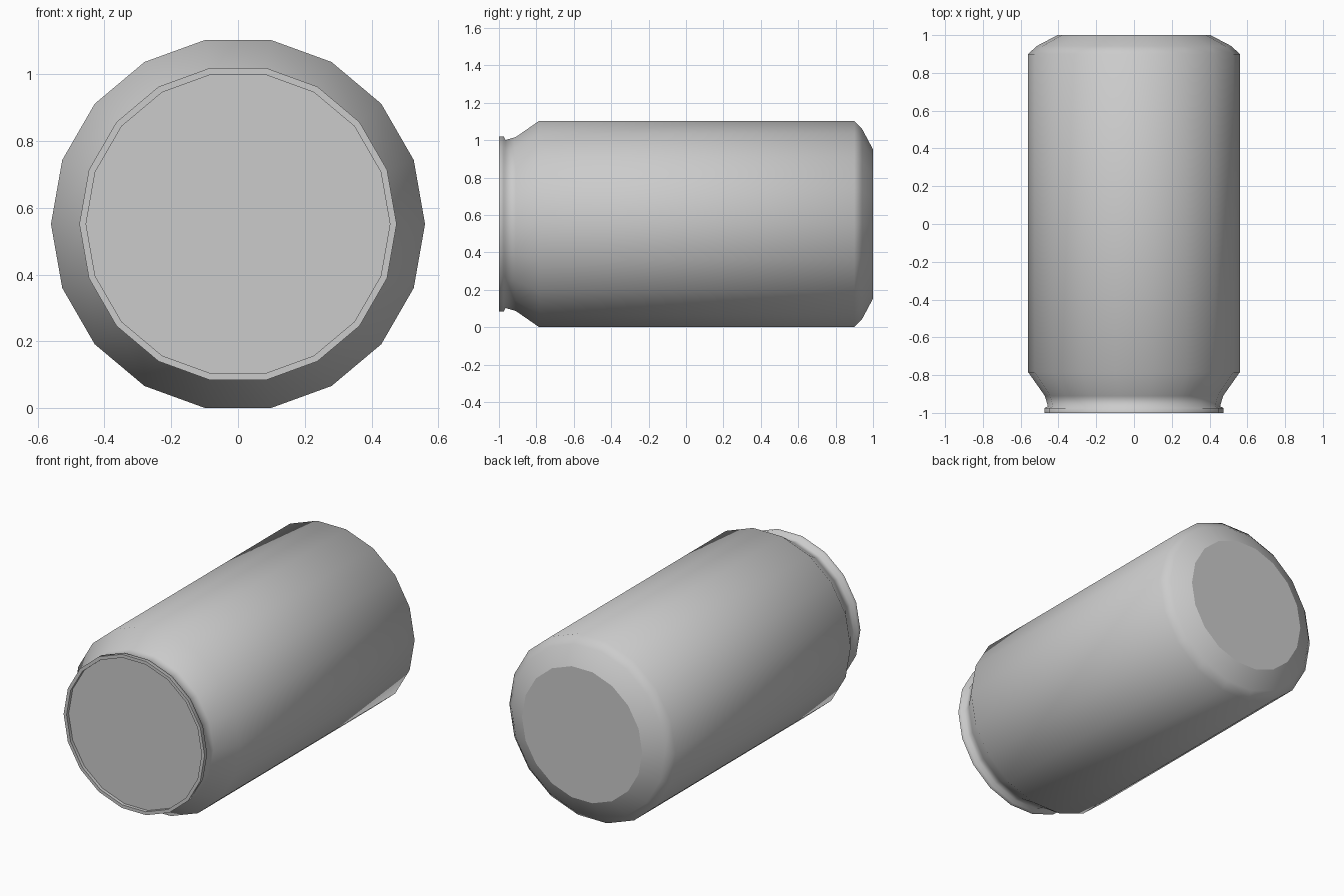
import bpy, bmesh, math

default = bpy.data.objects.get("Cube")
if default:
    bpy.data.objects.remove(default, do_unlink=True)

SIDES = 18
RADIUS = 0.56
AXIS_Z = RADIUS * math.cos(math.pi / SIDES)

grey = bpy.data.materials.new("plain grey")
grey.use_nodes = True
colour = (0.6, 0.6, 0.6, 1)
grey.diffuse_color = colour
grey.node_tree.nodes["Principled BSDF"].inputs["Base Color"].default_value = colour

# (y, radius, sharp) from recessed lid, over rim, neck and body, to the base
PROFILE = [
    (-0.98, 0.455, True), (-1.0, 0.455, True), (-1.0, 0.475, True),
    (-0.975, 0.475, False), (-0.965, 0.456, False), (-0.91, 0.472, False),
    (-0.785, RADIUS, False), (0.9, RADIUS, False), (0.942, 0.515, False),
    (1.0, 0.405, True),
]

bm = bmesh.new()


def ring(y, radius):
    angles = [math.tau * i / SIDES for i in range(SIDES)]
    return [bm.verts.new((radius * math.cos(a), y, AXIS_Z + radius * math.sin(a)))
            for a in angles]


rings = [ring(y, r) for y, r, _ in PROFILE]

# Can wall
for a, b in zip(rings, rings[1:]):
    for i in range(SIDES):
        j = (i + 1) % SIDES
        bm.faces.new((a[i], a[j], b[j], b[i])).smooth = True

# Flat lid and base
for end in (rings[0], rings[-1]):
    bm.faces.new(end)

# Crisp rim and end edges
for verts, (_, _, sharp) in zip(rings, PROFILE):
    for i in range(SIDES):
        edge = bm.edges.get((verts[i], verts[(i + 1) % SIDES]))
        edge.smooth = not sharp

bmesh.ops.recalc_face_normals(bm, faces=bm.faces[:])
mesh = bpy.data.meshes.new("drink_can")
bm.to_mesh(mesh)
bm.free()
mesh.materials.append(grey)
bpy.context.collection.objects.link(bpy.data.objects.new("drink_can", mesh))
